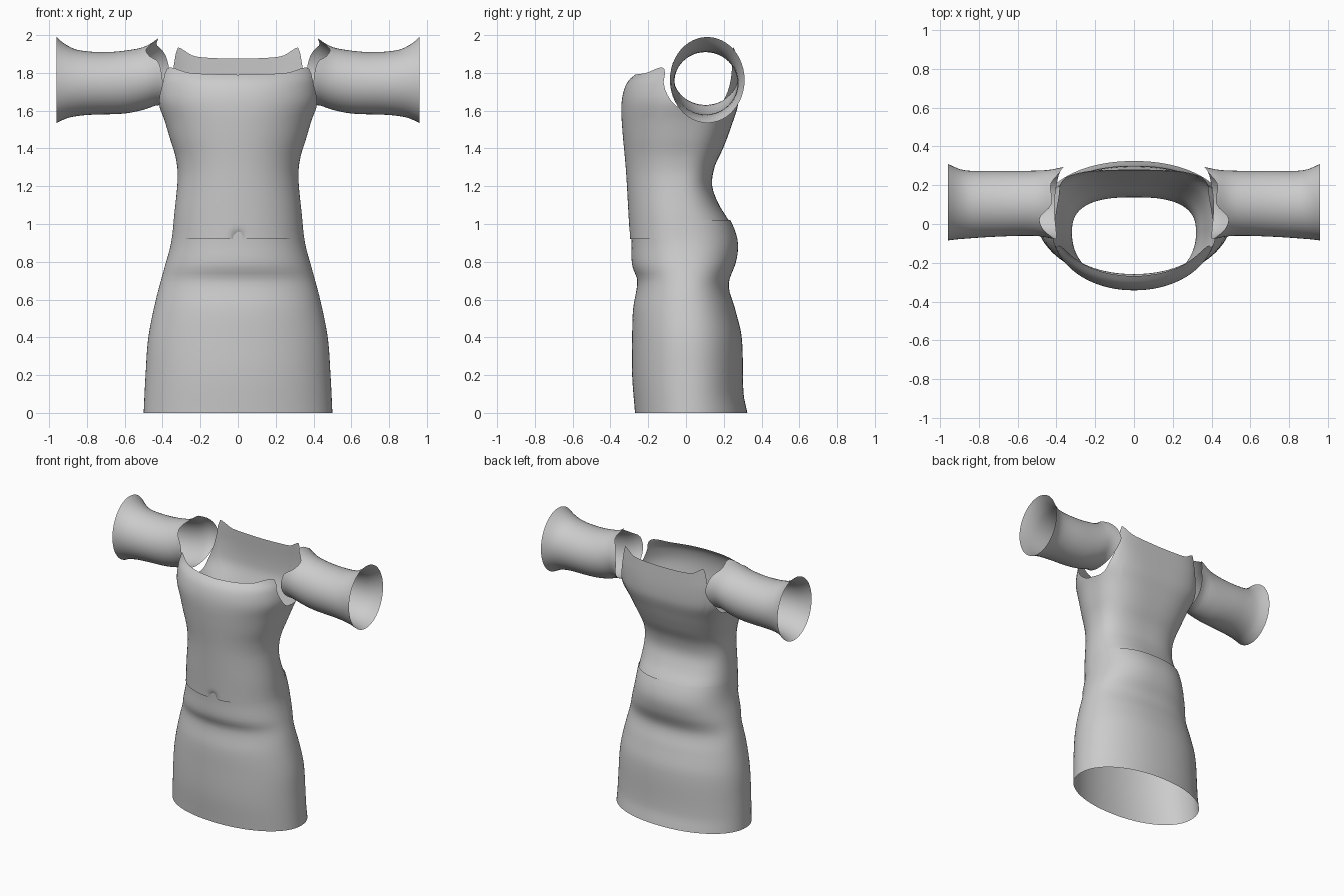
import bpy
import bmesh
import math

if "Cube" in bpy.data.objects:
    bpy.data.objects.remove(bpy.data.objects["Cube"], do_unlink=True)

fabric = bpy.data.materials.new("grey fabric")
fabric.use_nodes = True
grey = (0.6, 0.6, 0.6, 1)
fabric.diffuse_color = grey
fabric.node_tree.nodes["Principled BSDF"].inputs["Base Color"].default_value = grey
fabric.node_tree.nodes["Principled BSDF"].inputs["Roughness"].default_value = 0.8


def curve(points, t):
    """Smooth interpolation through (position, value) points."""
    if t <= points[0][0]:
        return points[0][1]
    for i in range(len(points) - 1):
        (a, p), (b, q) = points[i], points[i + 1]
        if t <= b:
            before, after = points[max(i - 1, 0)], points[min(i + 2, len(points) - 1)]
            m = (q - before[1]) / (b - before[0]) * (b - a)
            n = (after[1] - p) / (after[0] - a) * (b - a)
            s = (t - a) / (b - a)
            return ((2*s**3 - 3*s**2 + 1) * p + (s**3 - 2*s**2 + s) * m
                    + (3*s**2 - 2*s**3) * q + (s**3 - s**2) * n)
    return points[-1][1]


def loft(name, rings):
    """Open tube of quads through closed rings of points."""
    bm = bmesh.new()
    rows = [[bm.verts.new(p) for p in ring] for ring in rings]
    for low, high in zip(rows, rows[1:]):
        for i in range(len(low)):
            j = (i + 1) % len(low)
            bm.faces.new((low[i], low[j], high[j], high[i]))
    mesh = bpy.data.meshes.new(name)
    bm.to_mesh(mesh)
    bm.free()
    mesh.materials.append(fabric)
    obj = bpy.data.objects.new(name, mesh)
    bpy.context.collection.objects.link(obj)
    bpy.ops.object.select_all(action="DESELECT")
    obj.select_set(True)
    bpy.context.view_layer.objects.active = obj
    bpy.ops.object.shade_smooth_by_angle(angle=math.radians(50))
    return obj


# Dress silhouette by height: half width, front line, back line, widest depth
WIDTH = [(0, .5), (.2, .49), (.4, .475), (.6, .435), (.75, .395), (.9, .355), (1.05, .338),
         (1.25, .32), (1.35, .33), (1.45, .36), (1.55, .39), (1.65, .425), (1.75, .425), (1.93, .42)]
FRONT = [(0, -.27), (.2, -.285), (.4, -.285), (.55, -.28), (.7, -.258), (.78, -.285),
         (.9, -.288), (1.1, -.298), (1.3, -.31), (1.5, -.328), (1.62, -.333), (1.7, -.322),
         (1.76, -.295), (1.8, -.25), (1.85, -.22)]
BACK = [(0, .325), (.1, .305), (.4, .295), (.55, .26), (.68, .226), (.8, .265), (.9, .275),
        (1, .245), (1.1, .185), (1.2, .148), (1.3, .16), (1.4, .205), (1.52, .25),
        (1.65, .287), (1.93, .28)]
MIDDLE = [(0, .02), (.7, 0), (1.1, -.04), (1.4, -.03), (1.7, 0), (1.93, .02)]
BACK_SQUARENESS = [(0, 2.1), (.8, 2.3), (1.2, 2.6), (1.5, 3), (1.8, 4.2)]
# Neckline and armhole height by angle from the front
RIM = [(0, 1.79), (35, 1.8), (55, 1.828), (63, 1.81), (70, 1.72), (80, 1.64), (95, 1.59),
       (112, 1.6), (126, 1.68), (137, 1.8), (143, 1.925), (150, 1.925), (162, 1.89), (180, 1.875)]
COLUMNS = 112


def dress_point(angle, z, offset=0.0):
    c, s = math.cos(angle), math.sin(angle)
    mid = curve(MIDDLE, z)
    power = 2 / (2.1 if c > 0 else curve(BACK_SQUARENESS, z))
    depth = mid - curve(FRONT, z) if c > 0 else curve(BACK, z) - mid
    x = (curve(WIDTH, z) + offset) * math.copysign(abs(s) ** power, s)
    y = mid - (depth + offset) * math.copysign(abs(c) ** power, c)
    return x, y, z


angles = [2 * math.pi * i / COLUMNS for i in range(COLUMNS)]

# Skirt, tucked under the bodice at the front
loft("skirt", [[dress_point(a, 1.02 * k / 40) for a in angles] for k in range(41)])

# Bodice, overlapping the skirt, with a small pinched fold at the front hem
rings = []
for k in range(45):
    ring = []
    for a in angles:
        turn = abs(math.degrees(a if a <= math.pi else a - 2 * math.pi))
        z = .92 + (curve(RIM, turn) - .92) * k / 44
        x, y, z = dress_point(a, z, .009 * math.cos(a))
        if y < 0:
            y += .035 * math.exp(-(x / .022) ** 2 - ((z - .925) / .03) ** 2)
        ring.append((x, y, z))
    rings.append(ring)
loft("bodice", rings)

# Sleeves: top, bottom, front and back lines by distance from the centre
TOP = [(.42, 1.985), (.48, 1.945), (.55, 1.925), (.7, 1.91), (.85, 1.922), (.92, 1.955), (.96, 1.99)]
BOTTOM = [(.36, 1.62), (.42, 1.63), (.5, 1.605), (.6, 1.585), (.8, 1.577), (.9, 1.562), (.96, 1.535)]
NEAR = [(.4, -.08), (.5, -.062), (.7, -.065), (.9, -.078), (.96, -.085)]
FAR = [(.36, .295), (.45, .278), (.7, .274), (.88, .278), (.96, .31)]
# Inner end of the sleeve by angle: back, top, front, underarm
INNER = [(0, .36), (30, .385), (55, .43), (90, .425), (115, .485), (140, .47), (165, .42),
         (200, .4), (270, .41), (320, .39), (360, .36)]
SIDES, STEPS = 48, 20
for name, side in (("left_sleeve", 1), ("right_sleeve", -1)):
    rings = []
    for k in range(STEPS + 1):
        ring = []
        for i in range(SIDES):
            angle = 360 * i / SIDES
            start = curve(INNER, angle)
            x = start + (.96 - start) * k / STEPS
            top, bottom, near, far = (curve(line, x) for line in (TOP, BOTTOM, NEAR, FAR))
            y = (near + far) / 2 + (far - near) / 2 * math.cos(math.radians(angle))
            z = (top + bottom) / 2 + (top - bottom) / 2 * math.sin(math.radians(angle))
            ring.append((side * x, y, z))
        rings.append(ring if side > 0 else ring[::-1])
    loft(name, rings)
